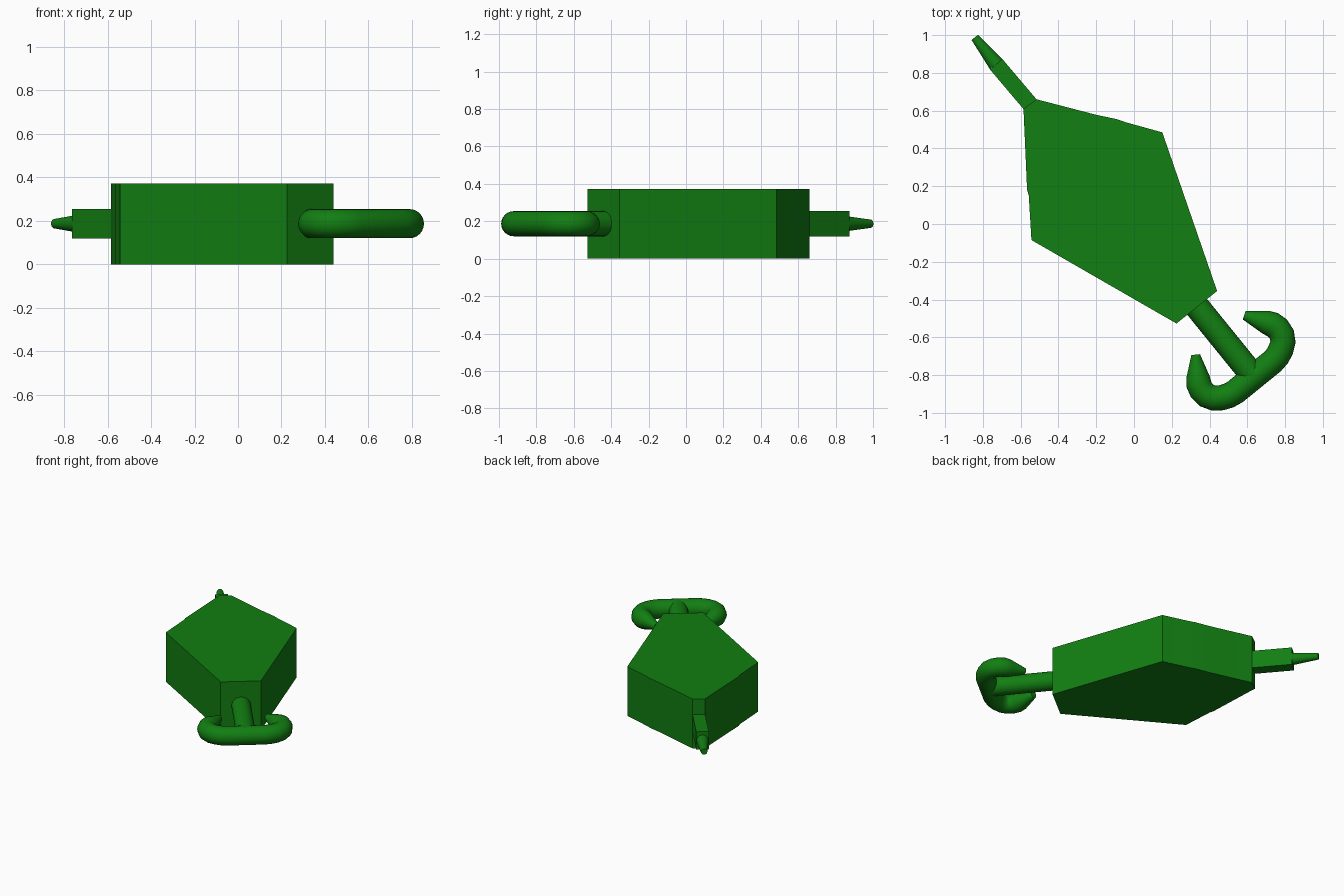
import bpy, bmesh, math
from mathutils import Vector, Matrix

if "Cube" in bpy.data.objects:
    bpy.data.objects.remove(bpy.data.objects["Cube"])

green = bpy.data.materials.new("deep green")
green.use_nodes = True
COLOUR = (0.006, 0.21, 0.006, 1)
green.diffuse_color = COLOUR
green.node_tree.nodes["Principled BSDF"].inputs["Base Color"].default_value = COLOUR

MID = 0.187      # height of the tail, shank and hook centre lines
TUBE = 0.067     # radius of the shank and hook


def finish(name, bm, smooth=True):
    bmesh.ops.recalc_face_normals(bm, faces=bm.faces)
    mesh = bpy.data.meshes.new(name)
    bm.to_mesh(mesh)
    bm.free()
    mesh.materials.append(green)
    ob = bpy.data.objects.new(name, mesh)
    bpy.context.collection.objects.link(ob)
    if smooth:
        bpy.ops.object.select_all(action='DESELECT')
        ob.select_set(True)
        bpy.context.view_layer.objects.active = ob
        bpy.ops.object.shade_smooth_by_angle(angle=math.radians(35))
    return ob


def sweep(name, stations, sides=24):
    """Round tube in the plane z = MID through (x, y, radius) stations."""
    bm = bmesh.new()
    pts = [Vector((x, y, MID)) for x, y, r in stations]
    rings = []
    for i, p in enumerate(pts):
        t = (pts[min(i + 1, len(pts) - 1)] - pts[max(i - 1, 0)]).normalized()
        side = Vector((-t.y, t.x, 0))
        ring = []
        for k in range(sides):
            a = math.tau * k / sides
            offset = side * math.cos(a) + Vector((0, 0, math.sin(a)))
            ring.append(bm.verts.new(p + offset * stations[i][2]))
        rings.append(ring)
    for a, b in zip(rings, rings[1:]):
        for k in range(sides):
            n = (k + 1) % sides
            bm.faces.new((a[k], a[n], b[n], b[k]))
    bm.faces.new(rings[0])
    bm.faces.new(rings[-1])
    return finish(name, bm)


# Body: a faceted outline pulled up into a thick slab
outline = [(-0.585, 0.61), (-0.515, 0.66), (-0.2, 0.578), (-0.09, 0.555),
           (-0.045, 0.539), (0.15, 0.485), (0.44, -0.355), (0.225, -0.527),
           (-0.543, -0.085), (-0.557, 0.15), (-0.566, 0.18)]
bm = bmesh.new()
base = bm.faces.new([bm.verts.new((x, y, 0)) for x, y in outline])
top = bmesh.ops.extrude_face_region(bm, geom=[base])
bmesh.ops.translate(bm, vec=(0, 0, 0.372),
                    verts=[v for v in top["geom"] if isinstance(v, bmesh.types.BMVert)])
finish("body", bm)

# Tail: square bar with a round tapered tip
start, joint, tip = Vector((-0.53, 0.61)), Vector((-0.73, 0.846)), Vector((-0.843, 0.988))
run = joint - start
centre = (start + joint) / 2
bm = bmesh.new()
bmesh.ops.create_cube(bm, size=1, matrix=Matrix.Translation((centre.x, centre.y, MID))
                      @ Matrix.Rotation(math.atan2(run.y, run.x), 4, 'Z')
                      @ Matrix.Diagonal((run.length, 0.086, 0.135, 1)))
finish("tail_bar", bm, smooth=False)
sweep("tail_tip", [(*joint, 0.042), (*tip, 0.022)])

# Hook frame: u runs outward along the shank, v across it
ORIGIN = Vector((0.332, -0.436))
U, V = Vector((0.63, -0.777)), Vector((0.777, 0.63))


def place(u, v, r):
    p = ORIGIN + U * u + V * v
    return (p.x, p.y, r)


sweep("hook_shank", [place(-0.05, 0, TUBE), place(0.48, 0, TUBE)])

# Double hook: one half is described, then mirrored across the shank
half = [(0.48, 0.13, TUBE), (0.473, 0.167, TUBE), (0.458, 0.203, TUBE),
        (0.434, 0.236, TUBE), (0.40, 0.256, TUBE), (0.36, 0.26, TUBE),
        (0.325, 0.25, TUBE), (0.295, 0.231, 0.062), (0.195, 0.165, 0.023)]
path = [(u, -v, r) for u, v, r in reversed(half)] + half
sweep("double_hook", [place(*s) for s in path])
